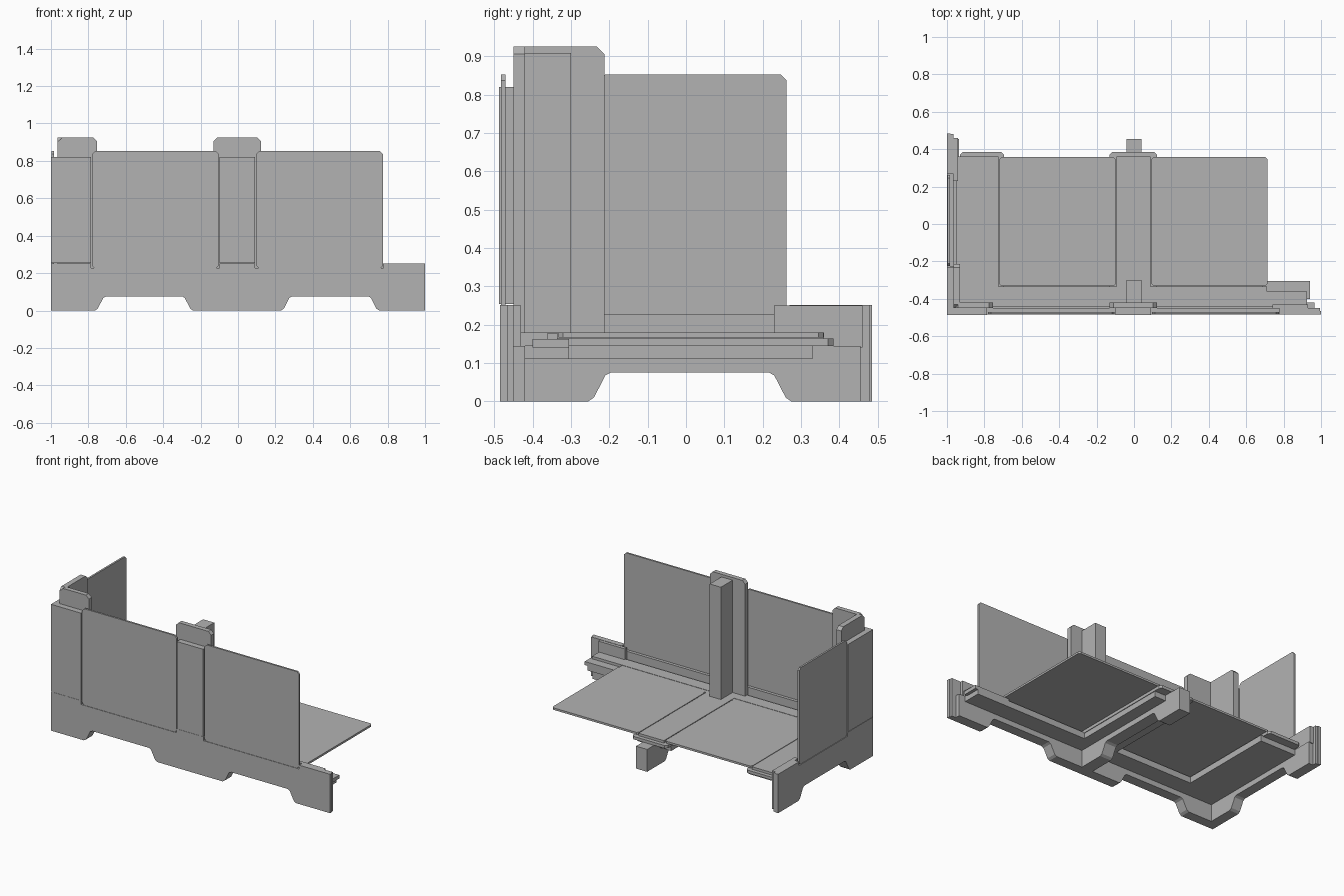
import bpy, bmesh
from mathutils import Vector

cube = bpy.data.objects.get("Cube")
if cube:
    bpy.data.objects.remove(cube)

GREY = (0.45, 0.45, 0.45, 1)
mat = bpy.data.materials.new("plain_grey")
mat.use_nodes = True
mat.diffuse_color = GREY
mat.node_tree.nodes["Principled BSDF"].inputs["Base Color"].default_value = GREY


def prism(name, axis, pts, lo, hi):
    """Extrude a 2D outline along an axis (x: y,z / y: x,z / z: x,y)."""
    def place(p, d):
        return {"x": (d, *p), "y": (p[0], d, p[1]), "z": (*p, d)}[axis]
    bm = bmesh.new()
    face = bm.faces.new([bm.verts.new(place(p, lo)) for p in pts])
    ext = bmesh.ops.extrude_face_region(bm, geom=[face])
    new = [v for v in ext["geom"] if isinstance(v, bmesh.types.BMVert)]
    move = Vector(place((0, 0), hi - lo))
    bmesh.ops.translate(bm, verts=new, vec=move)
    bmesh.ops.recalc_face_normals(bm, faces=bm.faces)
    mesh = bpy.data.meshes.new(name)
    bm.to_mesh(mesh)
    bm.free()
    mesh.materials.append(mat)
    ob = bpy.data.objects.new(name, mesh)
    bpy.context.scene.collection.objects.link(ob)
    return ob


def clipped(a0, a1, b0, b1, c=0.0):
    """Rectangle with clipped corners."""
    if not c:
        return [(a0, b0), (a1, b0), (a1, b1), (a0, b1)]
    return [(a0 + c, b0), (a1 - c, b0), (a1, b0 + c), (a1, b1 - c),
            (a1 - c, b1), (a0 + c, b1), (a0, b1 - c), (a0, b0 + c)]


def box(name, x, y, z):
    return prism(name, "z", clipped(*x, *y), *z)


def footed(a0, a1, cuts, top, notches=()):
    """Wall outline with raised arches below and shallow notches on top."""
    pts = [(a0, 0)]
    for c0, c1 in cuts:
        pts += [(c0, 0), (c0 + 0.015, 0.01), (c0 + 0.045, 0.068), (c0 + 0.06, 0.076),
                (c1 - 0.06, 0.076), (c1 - 0.045, 0.068), (c1 - 0.015, 0.01), (c1, 0)]
    pts += [(a1, 0), (a1, top)]
    for n0, n1 in reversed(notches):
        pts += [(n1, top), (n1, top - 0.025), (n0, top - 0.025), (n0, top)]
    return pts + [(a0, top)]


FRONT_CUTS = [(-0.765, -0.24), (0.23, 0.755)]
SIDE_CUTS = [(-0.255, 0.275)]
BAYS = [(-0.785, -0.1), (0.092, 0.778)]

# Plinth walls: outer skin and thicker inner layer
prism("front_plinth_skin", "y", footed(-1, 1, FRONT_CUTS, 0.252, BAYS), -0.485, -0.465)
prism("front_plinth_back", "y", footed(-0.98, 0.995, FRONT_CUTS, 0.252, BAYS), -0.468, -0.45)
prism("front_plinth_foot", "y", footed(-0.96, 0.965, FRONT_CUTS, 0.145), -0.452, -0.42)
prism("side_plinth_skin", "x", footed(-0.485, 0.485, SIDE_CUTS, 0.252, [(-0.225, 0.27)]), -1, -0.98)
prism("side_plinth_back", "x", footed(-0.47, 0.48, SIDE_CUTS, 0.252, [(-0.225, 0.27)]), -0.982, -0.965)
prism("side_plinth_foot", "x", footed(-0.45, 0.455, SIDE_CUTS, 0.145), -0.967, -0.935)

# Thin wall panels
for label, (a, b) in zip(("right", "left"), BAYS):
    prism(f"front_panel_{label}", "y", clipped(a + 0.005, b - 0.003, 0.225, 0.852, 0.015), -0.482, -0.47)
prism("side_panel", "x", clipped(-0.225, 0.262, 0.225, 0.852, 0.015), -0.996, -0.984)

# Cover strips between panels
box("corner_cover_front", (-1, -0.785), (-0.487, -0.45), (0.254, 0.82))
box("corner_cover_side", (-1, -0.965), (-0.487, -0.23), (0.254, 0.82))
box("centre_cover", (-0.098, 0.09), (-0.487, -0.45), (0.254, 0.82))

# Tall clamping plates behind the panels
prism("centre_bracket", "y", clipped(-0.13, 0.122, 0.15, 0.925, 0.02), -0.45, -0.42)
prism("corner_bracket_front", "y", clipped(-0.96, -0.755, 0.15, 0.925, 0.02), -0.45, -0.42)
prism("corner_bracket_side", "x", clipped(-0.45, -0.213, 0.15, 0.925, 0.02), -0.965, -0.93)
box("centre_post", (-0.04, 0.04), (-0.425, -0.3), (0.16, 0.908))

# Short plates at the open ends of both walls
box("front_end_plate", (0.74, 0.93), (-0.452, -0.43), (0.14, 0.25))
box("side_end_plate", (-0.967, -0.94), (0.23, 0.46), (0.14, 0.25))

# Ledges at the foot of the walls
box("front_rail_lower", (-0.95, 0.92), (-0.43, -0.305), (0.11, 0.15))
box("front_rail_upper", (-0.95, 0.925), (-0.44, -0.36), (0.145, 0.18))
box("front_rail_strip", (-0.93, 0.71), (-0.37, -0.335), (0.145, 0.178))
box("front_end_flange", (0.685, 0.94), (-0.40, -0.305), (0.14, 0.163))
box("side_rail_lower", (-0.95, -0.68), (-0.43, 0.33), (0.11, 0.15))
prism("side_rail_flange", "z", clipped(-0.93, -0.695, -0.36, 0.385, 0.015), 0.145, 0.164)
box("side_floor_strip", (-0.95, -0.724), (-0.36, 0.36), (0.16, 0.18))

# Centre floor strip, flange and footed beam
box("centre_rail_lower", (-0.125, 0.118), (-0.43, 0.33), (0.11, 0.15))
prism("centre_floor_flange", "z", clipped(-0.13, 0.122, -0.36, 0.385, 0.015), 0.145, 0.164)
box("centre_floor_strip", (-0.093, 0.088), (-0.36, 0.36), (0.16, 0.18))
prism("centre_beam", "x", footed(-0.45, 0.455, SIDE_CUTS, 0.145), -0.04, 0.04)

# Floor panels
for label, a, b in (("right", -0.72, -0.098), ("left", 0.093, 0.713)):
    prism(f"floor_panel_{label}", "z", clipped(a, b, -0.332, 0.358, 0.012), 0.167, 0.18)
